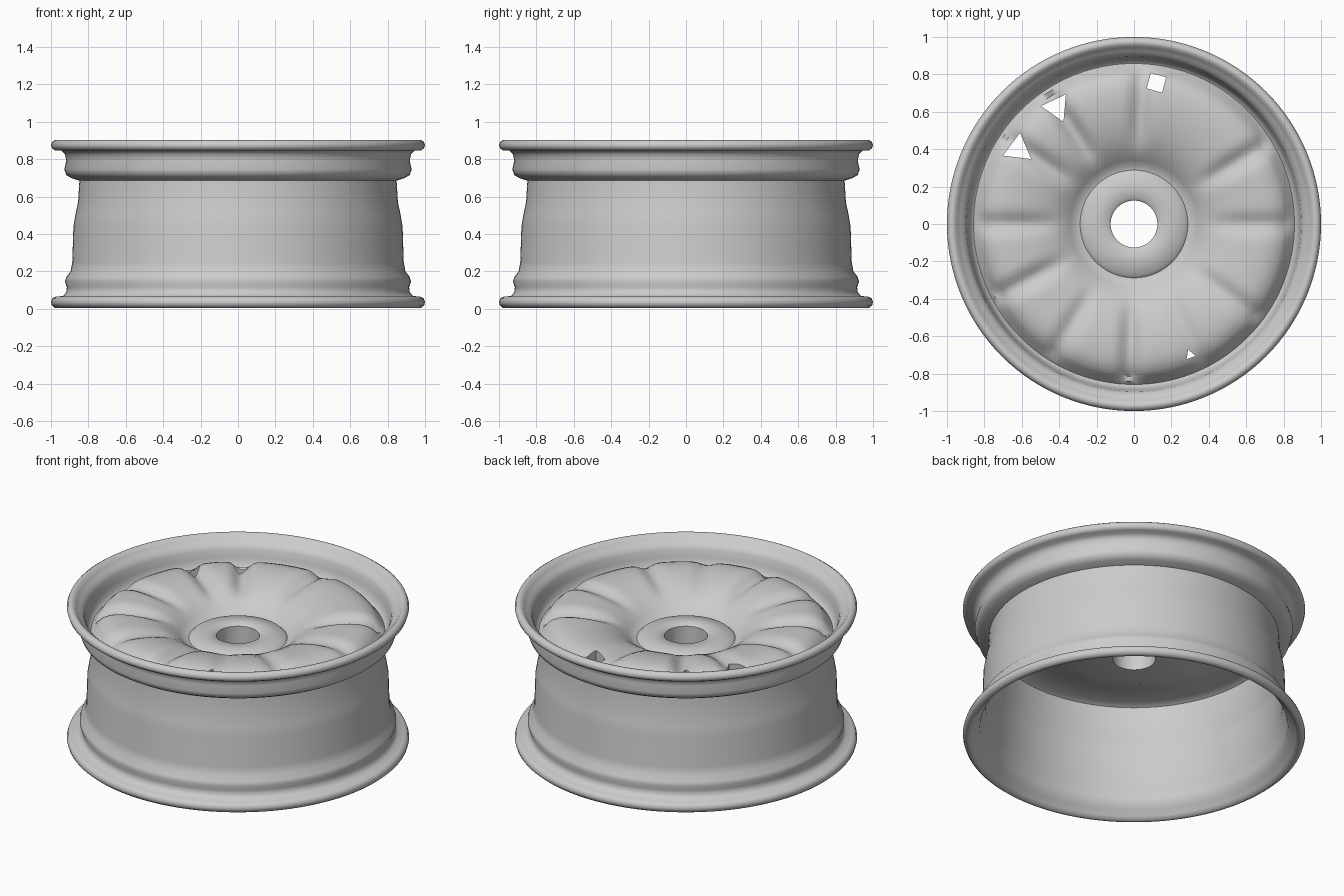
import bpy, bmesh, math

cube = bpy.data.objects.get("Cube")
if cube:
    bpy.data.objects.remove(cube, do_unlink=True)

metal = bpy.data.materials.new("grey_metal")
metal.use_nodes = True
GREY = (0.6, 0.6, 0.6, 1)
metal.diffuse_color = GREY
metal.node_tree.nodes["Principled BSDF"].inputs["Base Color"].default_value = GREY


def make_object(name, bm):
    bmesh.ops.recalc_face_normals(bm, faces=bm.faces)
    mesh = bpy.data.meshes.new(name)
    bm.to_mesh(mesh)
    bm.free()
    mesh.materials.append(metal)
    obj = bpy.data.objects.new(name, mesh)
    bpy.context.collection.objects.link(obj)
    return obj


def smooth(obj, degrees):
    bpy.ops.object.select_all(action="DESELECT")
    obj.select_set(True)
    bpy.context.view_layer.objects.active = obj
    bpy.ops.object.shade_smooth_by_angle(angle=math.radians(degrees))


def lathe(name, profile, sides, shape=None):
    """Spin a closed (radius, z) profile; shape may adjust the height."""
    bm = bmesh.new()
    rings = []
    for i in range(sides):
        a = math.tau * i / sides
        ring = []
        for k, (r, z) in enumerate(profile):
            if shape:
                z += shape(k, r, a)
            ring.append(bm.verts.new((r * math.cos(a), r * math.sin(a), z)))
        rings.append(ring)
    n = len(profile)
    for i in range(sides):
        p, q = rings[i], rings[(i + 1) % sides]
        for k in range(n):
            m = (k + 1) % n
            bm.faces.new((p[k], q[k], q[m], p[m]))
    return make_object(name, bm)


# Barrel with rolled lips, bead seats and a drop centre
outside = [(0.962, 0.005), (0.98, 0.005), (0.995, 0.018), (1.0, 0.035), (0.993, 0.055),
           (0.975, 0.065), (0.935, 0.068), (0.918, 0.09), (0.915, 0.115), (0.925, 0.145),
           (0.918, 0.17), (0.895, 0.2), (0.886, 0.25), (0.88, 0.44), (0.87, 0.5),
           (0.855, 0.57), (0.848, 0.685), (0.89, 0.698), (0.918, 0.715), (0.929, 0.745),
           (0.918, 0.79), (0.925, 0.825), (0.945, 0.845), (0.98, 0.847), (0.995, 0.858),
           (1.0, 0.875), (0.993, 0.892), (0.978, 0.902)]
inside = [(0.96, 0.9), (0.945, 0.88), (0.925, 0.862), (0.908, 0.85), (0.895, 0.825),
          (0.887, 0.78), (0.877, 0.74), (0.86, 0.72), (0.832, 0.71), (0.832, 0.57),
          (0.85, 0.49), (0.86, 0.44), (0.866, 0.22), (0.885, 0.17), (0.892, 0.12),
          (0.9, 0.08), (0.925, 0.055), (0.945, 0.025)]
barrel = lathe("rim_barrel", outside + inside, 128)
smooth(barrel, 50)

# Dished centre disc: bulged spokes separated by radial grooves
top = [(0.125, 0.69), (0.14, 0.703), (0.2, 0.703), (0.27, 0.692), (0.288, 0.675),
       (0.31, 0.68), (0.34, 0.705), (0.38, 0.738), (0.43, 0.768), (0.48, 0.789),
       (0.54, 0.807), (0.6, 0.818), (0.66, 0.823), (0.71, 0.822), (0.75, 0.815),
       (0.79, 0.798), (0.815, 0.775), (0.84, 0.74), (0.862, 0.715)]
under = [(0.835, 0.69), (0.81, 0.705), (0.72, 0.705), (0.6, 0.665), (0.46, 0.605),
         (0.3, 0.545), (0.125, 0.54)]

# groove angle in degrees, depth
grooves = [(0, 0.03), (31, 0.04), (87, 0.04), (123, 0.055), (146, 0.045),
           (180, 0.035), (208, 0.04), (238, 0.03), (268, 0.045), (296, 0.02), (323, 0.03)]


def groove_height(k, r, a):
    if not 0.38 < r < 0.83 or k >= len(top):
        return 0.0
    fade = math.sin(math.pi * min(1, (r - 0.38) / 0.24) / 2)
    drop = 0.0
    for angle, depth in grooves:
        turn = (a - math.radians(angle) + math.pi) % math.tau - math.pi
        drop += depth * math.exp(-(turn * r / 0.05) ** 2)
    return -drop * fade


disc = lathe("centre_disc", top + under, 180, groove_height)


# Vent holes cut through the disc: x, y, half size, turn in degrees
def cut_hole(x, y, size, turn, sides=3):
    bm = bmesh.new()
    bmesh.ops.create_cone(bm, cap_ends=True, segments=sides, radius1=size,
                          radius2=size, depth=1)
    for v in bm.verts:
        a = math.radians(turn)
        vx, vy = v.co.x, v.co.y
        v.co = (x + vx * math.cos(a) - vy * math.sin(a),
                y + vx * math.sin(a) + vy * math.cos(a), v.co.z + 0.7)
    cutter = make_object("vent_cutter", bm)
    cutter.hide_render = True
    mod = disc.modifiers.new("vent", "BOOLEAN")
    mod.operation = "DIFFERENCE"
    mod.solver = "EXACT"
    mod.object = cutter
    bpy.ops.object.select_all(action="DESELECT")
    disc.select_set(True)
    bpy.context.view_layer.objects.active = disc
    bpy.ops.object.modifier_apply(modifier=mod.name)
    bpy.data.objects.remove(cutter, do_unlink=True)


cut_hole(0.12, 0.755, 0.06, 30, 4)
cut_hole(-0.413, 0.623, 0.085, -35)
cut_hole(-0.62, 0.4, 0.088, -7)
cut_hole(0.3, -0.7, 0.03, 20)
smooth(disc, 45)
